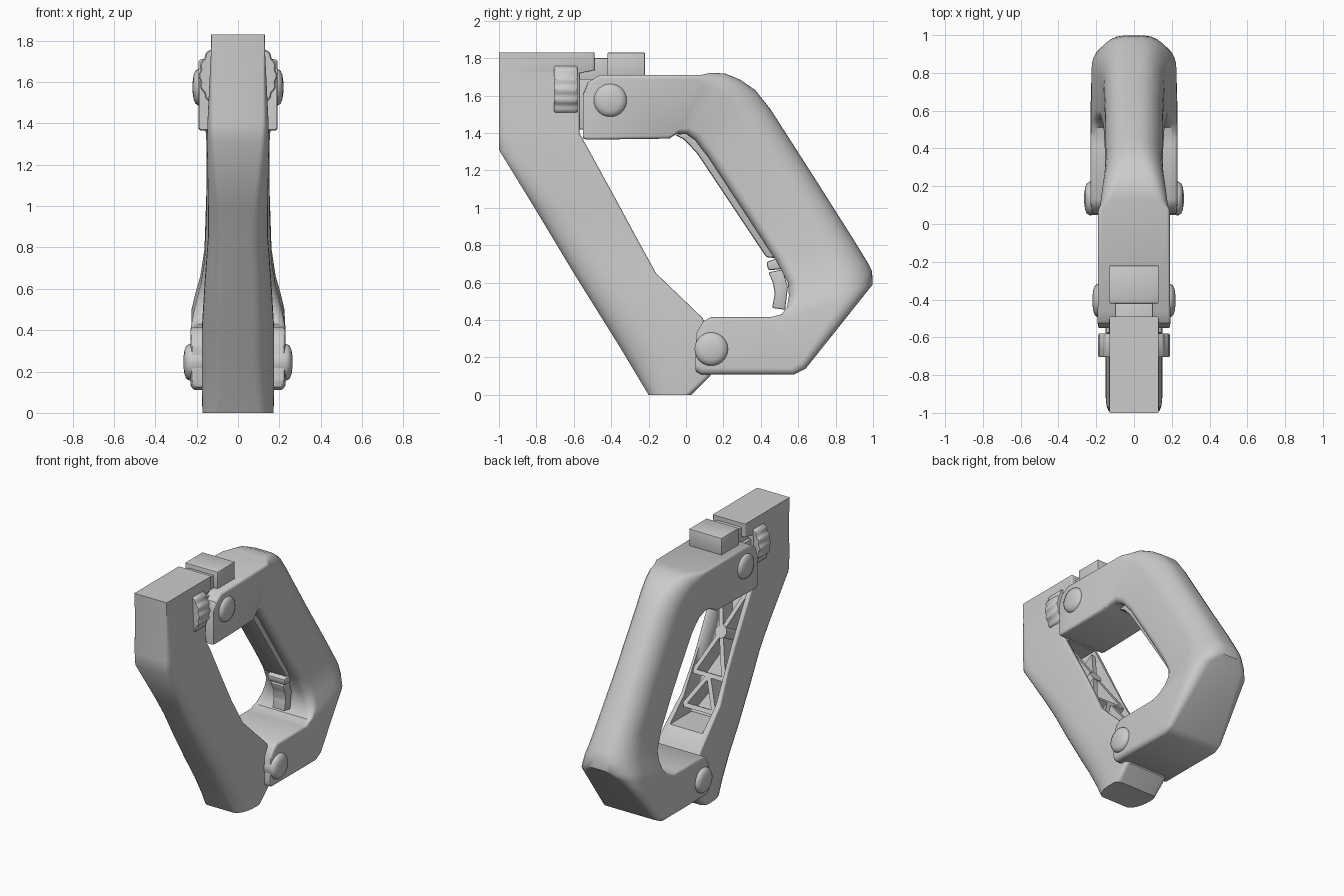
import bpy, bmesh
from math import sin, cos, pi, radians
from mathutils import Vector, Matrix


def finish(bm, name, angle=35):
    bmesh.ops.recalc_face_normals(bm, faces=bm.faces)
    me = bpy.data.meshes.new(name)
    bm.to_mesh(me)
    bm.free()
    ob = bpy.data.objects.new(name, me)
    bpy.context.collection.objects.link(ob)
    bpy.ops.object.select_all(action='DESELECT')
    bpy.context.view_layer.objects.active = ob
    ob.select_set(True)
    bpy.ops.object.shade_smooth_by_angle(angle=radians(angle))
    return ob


def bridge(bm, rings):
    """Skin a list of equal vertex rings and cap both ends."""
    n = len(rings[0])
    for a, b in zip(rings, rings[1:]):
        for k in range(n):
            bm.faces.new((a[k], a[(k + 1) % n], b[(k + 1) % n], b[k]))
    bm.faces.new(rings[0])
    bm.faces.new(rings[-1])


def loft(name, stations, stretch=1.0, steps=7):
    """Rounded sections: outer y,z / inner y,z / half width / outer radius / inner radius.
    stretch lengthens the outer rounding along the depth of the section."""
    bm = bmesh.new()
    rings = []
    for oy, oz, iy, iz, w, ro, ri in stations:
        o, d = Vector((0, oy, oz)), Vector((0, iy - oy, iz - oz))
        length = d.length
        d.normalize()
        rd = min(ro * stretch, length - ri - 0.02)
        ring = []
        for sx, t, r, rt, a0 in ((w - ro, rd, ro, rd, -90), (w - ri, length - ri, ri, ri, 0),
                                 (ri - w, length - ri, ri, ri, 90), (ro - w, rd, ro, rd, 180)):
            for k in range(steps + 1):
                a = radians(a0 + 90 * k / steps)
                ring.append(bm.verts.new(o + d * (t + rt * sin(a)) + Vector((sx + r * cos(a), 0, 0))))
        rings.append(ring)
    bridge(bm, rings)
    return finish(bm, name)


def extrude(name, pts, w, bevel=0.01):
    """Side (y, z) outline extruded symmetrically across x."""
    bm = bmesh.new()
    f = bm.faces.new([bm.verts.new((-w, y, z)) for y, z in pts])
    ext = bmesh.ops.extrude_face_region(bm, geom=[f])
    bmesh.ops.translate(bm, vec=(2 * w, 0, 0),
                        verts=[v for v in ext['geom'] if isinstance(v, bmesh.types.BMVert)])
    if bevel:
        bmesh.ops.bevel(bm, geom=bm.edges[:], offset=bevel, segments=2, profile=0.5, affect='EDGES')
    return finish(bm, name)


def rect(y0, y1, z0, z1):
    return [(y0, z0), (y1, z0), (y1, z1), (y0, z1)]


# Front bar, solid horizontal sections
bar = loft("front_bar", [
    (-0.20, 0.00, 0.03, 0.00, 0.172, 0.07, 0.04),
    (-0.26, 0.10, 0.13, 0.10, 0.175, 0.09, 0.03),
    (-0.35, 0.25, 0.15, 0.25, 0.175, 0.10, 0.02),
    (-0.45, 0.41, 0.09, 0.41, 0.175, 0.10, 0.015),
    (-0.60, 0.65, -0.16, 0.65, 0.160, 0.09, 0.015),
    (-0.72, 0.85, -0.27, 0.85, 0.145, 0.08, 0.015),
    (-0.81, 1.00, -0.35, 1.00, 0.145, 0.07, 0.015),
    (-1.00, 1.31, -0.52, 1.31, 0.150, 0.04, 0.012),
    (-1.00, 1.40, -0.57, 1.40, 0.148, 0.03, 0.012),
    (-1.00, 1.72, -0.57, 1.72, 0.132, 0.01, 0.01),
    (-1.00, 1.735, -0.49, 1.735, 0.131, 0.006, 0.01),
    (-1.00, 1.83, -0.49, 1.83, 0.130, 0.004, 0.01)], stretch=2.2)

# Hollow in the back of the bar
cut = loft("cavity_cutter", [
    (-0.25, 0.50, 0.15, 0.50, 0.130, 0.01, 0.01),
    (-0.33, 0.65, 0.00, 0.65, 0.128, 0.01, 0.01),
    (-0.52, 1.00, -0.20, 1.00, 0.118, 0.01, 0.01),
    (-0.71, 1.36, -0.40, 1.36, 0.118, 0.01, 0.01)])
mod = bar.modifiers.new("hollow", 'BOOLEAN')
mod.object = cut
mod.solver = 'EXACT'
bpy.context.view_layer.objects.active = bar
bpy.ops.object.modifier_apply(modifier="hollow")
bpy.data.objects.remove(cut)

# Truss ribs and round boss in the hollow
bm = bmesh.new()
normal = Vector((0, 0.88, 0.48)).normalized()


def back(x, z):
    return Vector((x, -0.16 - (z - 0.65) * 0.555, z)) - normal * 0.085


for x1, z1, x2, z2 in ((-.12, .60, .12, .60), (-.12, .60, 0, .80), (.12, .60, 0, .80),
                       (-.12, .80, .12, .80), (-.12, .80, 0, 1.06), (.12, .80, 0, 1.06),
                       (0, 1.06, -.11, 1.33), (0, 1.06, .11, 1.33)):
    a, b = back(x1, z1), back(x2, z2)
    d = (b - a).normalized()
    side = normal.cross(d)
    rot = Matrix((d, side, normal)).transposed().to_4x4()
    bmesh.ops.create_cube(bm, size=1, matrix=Matrix.Translation((a + b) / 2) @ rot @
                          Matrix.Diagonal(((b - a).length, 0.03, 0.14, 1)))
bmesh.ops.create_cone(bm, cap_ends=True, segments=24, radius1=0.045, radius2=0.045, depth=0.15,
                      matrix=Matrix.Translation(back(0, 1.06)) @
                      normal.to_track_quat('Z', 'Y').to_matrix().to_4x4())
finish(bm, "truss_ribs")

# Top catch and neck
extrude("catch_neck", rect(-0.60, -0.40, 1.66, 1.80), 0.10, 0.005)
extrude("catch_block", rect(-0.42, -0.22, 1.69, 1.83), 0.13, 0.004)
extrude("hinge_tongue", rect(-0.62, -0.48, 1.42, 1.69), 0.12, 0.004)

# C-shaped handle: upper arm, grip and lower arm
loft("handle", [
    (-0.55, 1.61, -0.55, 1.37, 0.188, 0.012, 0.012),
    (-0.525, 1.67, -0.53, 1.365, 0.192, 0.014, 0.015),
    (-0.46, 1.71, -0.48, 1.365, 0.192, 0.015, 0.015),
    (0.08, 1.71, -0.09, 1.37, 0.190, 0.02, 0.02),
    (0.13, 1.722, -0.05, 1.395, 0.180, 0.06, 0.03),
    (0.21, 1.718, 0.00, 1.395, 0.172, 0.08, 0.04),
    (0.29, 1.685, 0.05, 1.36, 0.164, 0.10, 0.05),
    (0.37, 1.63, 0.08, 1.32, 0.156, 0.12, 0.05),
    (0.45, 1.53, 0.12, 1.27, 0.152, 0.13, 0.05),
    (0.70, 1.14, 0.33, 0.95, 0.153, 0.13, 0.05),
    (0.89, 0.84, 0.48, 0.72, 0.162, 0.13, 0.05),
    (0.97, 0.71, 0.545, 0.60, 0.182, 0.155, 0.06),
    (0.995, 0.66, 0.55, 0.53, 0.200, 0.17, 0.06),
    (0.998, 0.59, 0.54, 0.47, 0.216, 0.165, 0.05),
    (0.95, 0.53, 0.51, 0.43, 0.224, 0.10, 0.03),
    (0.64, 0.14, 0.45, 0.415, 0.230, 0.035, 0.02),
    (0.58, 0.11, 0.42, 0.415, 0.230, 0.03, 0.02),
    (0.08, 0.11, 0.13, 0.415, 0.230, 0.03, 0.02),
    (0.055, 0.125, 0.09, 0.39, 0.228, 0.03, 0.02),
    (0.05, 0.14, 0.055, 0.33, 0.222, 0.02, 0.015)], stretch=1.25)

# Inner grip strip and the two small release levers
extrude("grip_strip", [(-0.06, 1.39), (-0.01, 1.365), (0.06, 1.29), (0.43, 0.735), (0.50, 0.73),
                       (0.60, 0.75), (0.2, 1.36), (0.1, 1.42)], 0.085, 0.012)
extrude("lever_catch", [(0.43, 0.71), (0.50, 0.735), (0.60, 0.70), (0.53, 0.675), (0.44, 0.665)], 0.07)
extrude("lever", [(0.44, 0.655), (0.515, 0.67), (0.545, 0.58), (0.53, 0.455), (0.46, 0.465),
                  (0.475, 0.54), (0.465, 0.60)], 0.05, 0.008)

# Domed hinge pins
for name, y, z, half in (("upper_pin", -0.405, 1.575, 0.22), ("lower_pin", 0.135, 0.245, 0.264)):
    bm = bmesh.new()
    rows = [(half - 0.06, 0.088), (half - 0.03, 0.089), (half - 0.014, 0.08),
            (half - 0.005, 0.058), (half, 0.022)]
    rows = [(-x, r) for x, r in reversed(rows)] + rows
    bridge(bm, [[bm.verts.new((x, y + r * cos(k * pi / 16), z + r * sin(k * pi / 16)))
                 for k in range(32)] for x, r in rows])
    finish(bm, name, 50)

# Scalloped thumb wheel through the top of the bar
bm = bmesh.new()
rings = []
for y, inset in ((-0.705, 0.006), (-0.698, 0), (-0.587, 0), (-0.58, 0.006)):
    ring = []
    for k in range(120):
        a = 2 * pi * k / 120
        r = 0.187 + 0.004 * cos(20 * a) - inset
        ring.append(bm.verts.new((r * cos(a), y, 1.63 + r * sin(a))))
    rings.append(ring)
bridge(bm, rings)
finish(bm, "thumb_wheel", 40)
